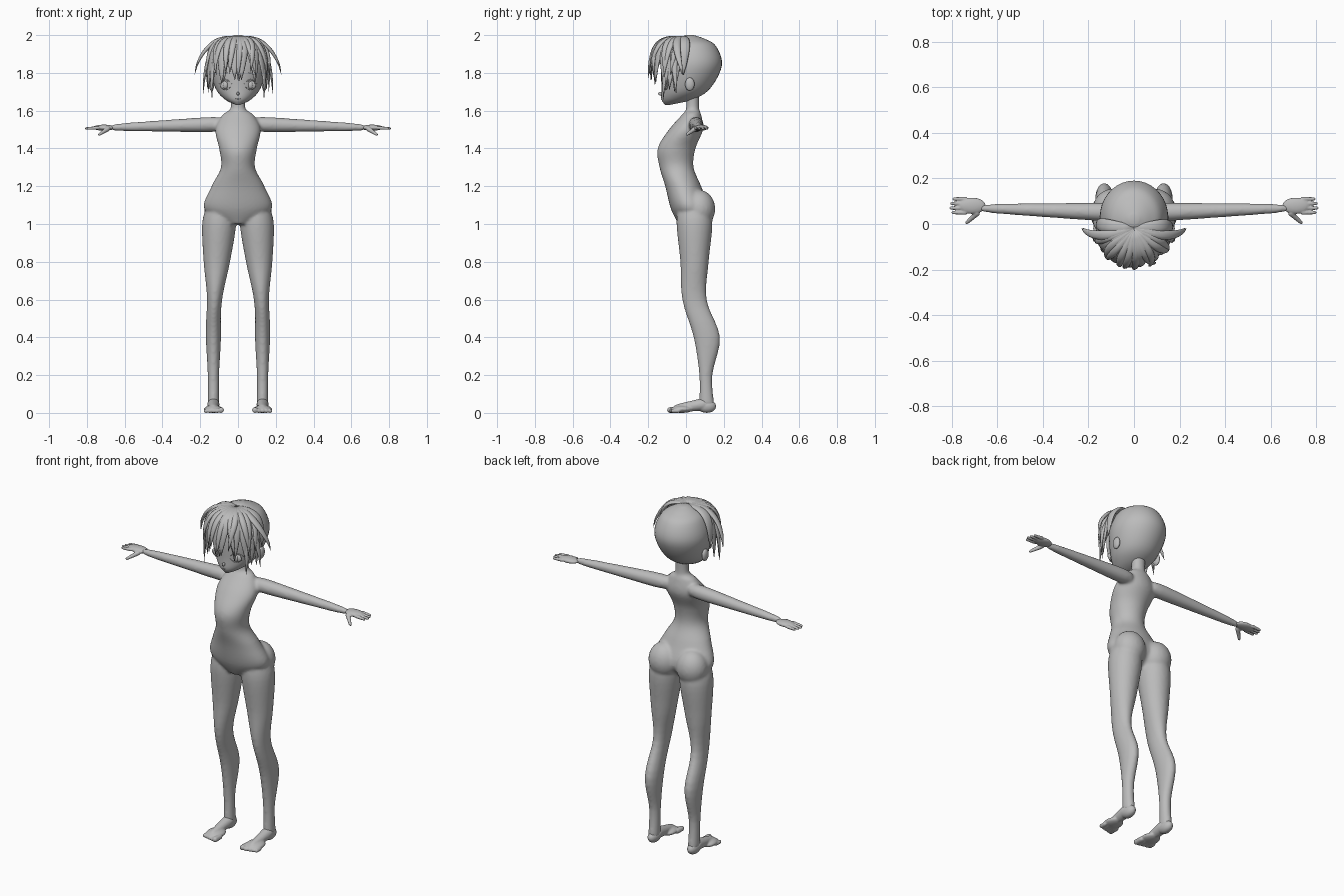
import bpy, bmesh, math, random
from mathutils import Vector, Matrix

if "Cube" in bpy.data.objects:
    bpy.data.objects.remove(bpy.data.objects["Cube"])
random.seed(4)
RIGHT, BACK, UP = Matrix.Identity(3)
SIDES = {"left": 1, "right": -1}

GREY = (0.5, 0.5, 0.5, 1)
grey = bpy.data.materials.new("plain grey")
grey.use_nodes = True
grey.diffuse_color = GREY
grey.node_tree.nodes["Principled BSDF"].inputs["Base Color"].default_value = GREY


def catmull_rom(before, start, end, after, t):
    """Point on a smooth curve between start and end."""
    pull_out, pull_in = (end - before) / 2, (after - start) / 2
    ease = t * t * (3 - 2 * t)
    return (start.lerp(end, ease) + pull_out * t * (1 - t) ** 2
            - pull_in * t * t * (1 - t))


def loft(bm, sections, sides=24):
    """Closed skin over elliptical sections, each a centre and two half axes."""
    rings = []
    for centre, across, along in sections:
        ring = []
        for corner in range(sides):
            turn = math.tau * corner / sides
            point = centre + across * math.cos(turn) + along * math.sin(turn)
            ring.append(bm.verts.new(point))
        rings.append(ring)
    for lower, upper in zip(rings, rings[1:]):
        for corner in range(sides):
            after = (corner + 1) % sides
            bm.faces.new((lower[corner], lower[after], upper[after], upper[corner]))
    bm.faces.new(rings[0])
    bm.faces.new(rings[-1])


def column(bm, rows, middle=lambda height: 0, steps=5):
    """Upright form from rows of height, front, back and half width."""
    rows = [Vector(row) for row in rows]
    padded = rows[:1] + rows + rows[-1:]
    smooth = [catmull_rom(*padded[i:i + 4], step / steps)
              for i in range(len(rows) - 1) for step in range(steps)]
    sections = []
    for height, front, back, half_width in smooth + rows[-1:]:
        centre = Vector((middle(height), (front + back) / 2, height))
        sections.append((centre, RIGHT * half_width, BACK * (back - front) / 2))
    loft(bm, sections, 36)


def limb(bm, start, end, start_radius, end_radius, steps=16):
    """Tapered round bar with rounded ends."""
    start, end = Vector(start), Vector(end)
    across = (end - start).cross(UP).normalized()
    along = (end - start).cross(across).normalized()
    sections = []
    for step in range(steps + 1):
        t = step / steps
        rounding = math.sqrt(max(0, 1 - abs(2 * t - 1) ** 8)) + 0.01
        radius = (start_radius + (end_radius - start_radius) * t) * rounding
        sections.append((start.lerp(end, t), across * radius, along * radius))
    loft(bm, sections, 16)


def ball(bm, centre, size):
    place = Matrix.Translation(centre) @ Matrix.Diagonal((*size, 1))
    bmesh.ops.create_uvsphere(bm, u_segments=24, v_segments=16, radius=1, matrix=place)


def finish(bm, name, voxel=None, softening=0):
    """Turn the parts into an object, optionally blended into one skin."""
    bmesh.ops.recalc_face_normals(bm, faces=bm.faces)
    for face in bm.faces:
        face.smooth = True
    mesh = bpy.data.meshes.new(name)
    bm.to_mesh(mesh)
    bm.free()
    mesh.materials.append(grey)
    model = bpy.data.objects.new(name, mesh)
    bpy.context.collection.objects.link(model)
    if voxel:
        blend = model.modifiers.new("blend", "REMESH")
        blend.mode, blend.voxel_size, blend.use_smooth_shade = "VOXEL", voxel, True
        soften = model.modifiers.new("soften", "SMOOTH")
        soften.factor, soften.iterations = 0.5, softening


# Body: torso, legs, hips and arms blended together
body = bmesh.new()
hips = [(1, -.04, .06, .06), (1.08, -.08, .12, .18)]
waist = [(1.2, -.11, .08, .14), (1.3, -.14, .04, .09)]
chest = [(1.4, -.15, .05, .1), (1.5, -.09, .09, .12)]
neck = [(1.58, -.02, .08, .08), (1.61, 0, .07, .04), (1.7, 0, .07, .04)]
column(body, hips + waist + chest + neck)

thigh = [(1.1, -.04, .12, .07), (1, -.05, .14, .09), (.8, -.03, .12, .07)]
shin = [(.6, -.02, .11, .04), (.4, .04, .18, .04), (.2, .07, .14, .03), (.04, .07, .15, .03)]
for side in SIDES.values():
    column(body, thigh + shin, lambda height: side * min(.13, .1 + (1 - height) * .06))
    limb(body, (side * .04, .05, 1.53), (side * .7, .07, 1.51), .045, .018)
    ball(body, (side * .09, .07, 1.08), (.09, .085, .1))
finish(body, "body", .008, 8)

# Hands and feet
for name, side in SIDES.items():
    hand = bmesh.new()
    ball(hand, (side * .71, .08, 1.51), (.06, .036, .016))
    for finger in range(4):
        y = .05 + finger * .02
        reach = .815 - .01 * abs(finger - 1.3)
        limb(hand, (side * .73, y, 1.51), (side * reach, y, 1.505), .01, .007)
    limb(hand, (side * .68, .055, 1.51), (side * .74, 0, 1.47), .014, .007)
    finish(hand, name + "_hand", .004, 2)

    foot = bmesh.new()
    x = side * .13
    ball(foot, (x, .11, .035), (.03, .05, .035))
    limb(foot, (x, .12, .05), (x, -.07, .02), .035, .02)
    ball(foot, (x, -.02, .02), (.05, .06, .02))
    for toe in range(5):
        x = side * (.09 + .02 * toe)
        size = .011 if toe else .015
        limb(foot, (x, -.03, size), (x, .005 * toe - .1, size), size, size)
    finish(foot, name + "_foot", .005, 2)

# Head with jaw, nose and ears
head = bmesh.new()
jaw = [(1.63, -.11, -.09, .01), (1.66, -.13, .04, .07), (1.72, -.13, .13, .12)]
skull = [(1.84, -.13, .19, .15), (1.94, -.1, .16, .12), (1.98, -.05, .1, .07), (2, 0, .04, .02)]
column(head, jaw + skull)
ball(head, (0, -.135, 1.69), (.007, .012, .01))
for side in SIDES.values():
    ball(head, (side * .14, .02, 1.74), (.014, .025, .035))
finish(head, "head")

# Eyes, lids, brows and mouth
face = bmesh.new()


def face_line(x, z, half, rise, thickness, steps=8):
    """Thin tapered arc resting on the curve of the face."""
    sections = []
    for step in range(steps + 1):
        t = 2 * step / steps - 1
        spot = x + half * t
        depth = -.13 * math.sqrt(1 - (spot / .13) ** 2)
        size = thickness * (1.1 - abs(t))
        sections.append((Vector((spot, depth, z + rise * (1 - t * t))), BACK * size, UP * size))
    loft(face, sections, 8)


for side in SIDES.values():
    x = side * .066
    ball(face, (x, -.105, 1.735), (.03, .012, .024))
    ball(face, (x, -.11, 1.735), (.014, .012, .02))
    face_line(x, 1.74, .035, .022, .005)
    face_line(x, 1.73, .03, -.018, .003)
    face_line(x, 1.79, .03, .01, .004)
face_line(0, 1.665, .016, -.003, .002)
finish(face, "face_details")

# Hair: tapered locks fanning forward from the crown
hair = bmesh.new()
CROWN = Vector((0, -.02, 1.99))


def lock(angle, length, width, flare=1, curl=0, steps=14):
    sections = []
    for step in range(steps + 1):
        t = step / steps
        turn = math.radians(angle + curl * t * t)
        outward = RIGHT * math.sin(turn) - BACK * math.cos(turn)
        across = outward.cross(UP)
        fall = math.pi / 2 * t
        reach = .17 * math.sin(fall) ** .6 * (1 + (flare - 1) * t * t)
        drop = length * (1 - max(0, math.cos(fall)) ** .7)
        taper = math.sqrt(max(0, math.sin(math.pi * (.1 + .9 * t)))) + .03
        normal = (outward * math.sin(fall) + UP * math.cos(fall)) * taper * .01
        sections.append((CROWN + outward * reach - UP * drop, across * width * taper, normal))
    loft(hair, sections, 10)


# Full fringe, longer toward the cheeks, with short strands on top
for step in range(-8, 9):
    side_share = abs(step) / 8
    length = .22 if side_share == 1 else .22 + .1 * side_share ** 2
    lock(step * 12, length + random.uniform(-.02, .02), .028, random.uniform(.95, 1), random.uniform(-9, 9))
for step in range(-5, 6):
    lock(step * 15 + 5, random.uniform(.18, .24), .017, 1.05, random.uniform(-15, 15))

# Flicked side locks
for side in SIDES.values():
    lock(side * 75, .2, .02, 1.35, side * 15)
    lock(side * 70, .3, .02, 1.1, side * 10)
    lock(side * 60, .33, .02, 1, side * -6)
finish(hair, "hair")
